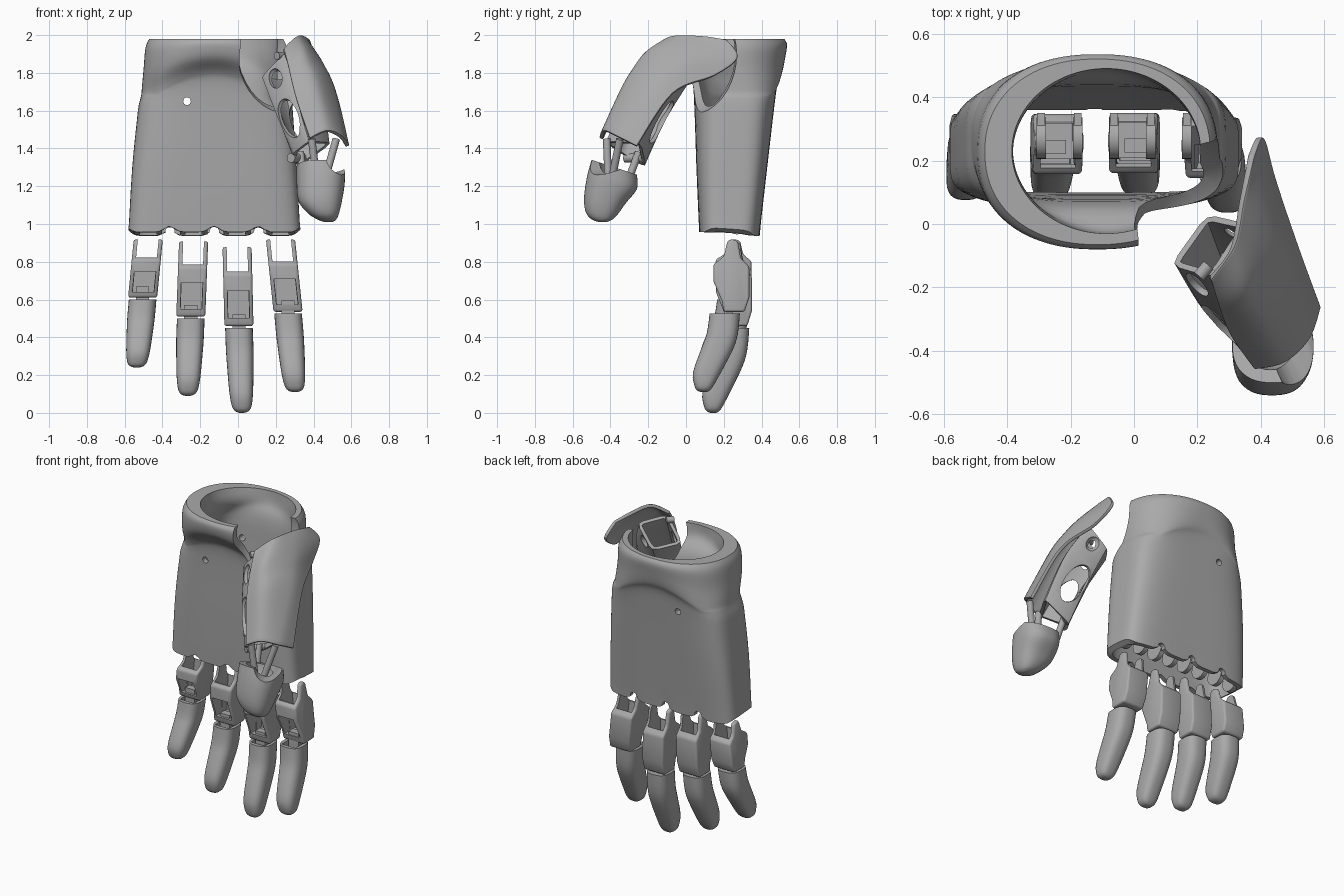
import bpy, bmesh
from math import pi, cos, sin
from mathutils import Vector

if "Cube" in bpy.data.objects:
    bpy.data.objects.remove(bpy.data.objects["Cube"])

grey = bpy.data.materials.new("plain grey")
grey.use_nodes = True
grey.diffuse_color = (0.4, 0.4, 0.4, 1)
grey.node_tree.nodes["Principled BSDF"].inputs["Base Color"].default_value = (0.4, 0.4, 0.4, 1)


# ---- helpers ----
def activate(obj):
    bpy.ops.object.select_all(action='DESELECT')
    obj.select_set(True)
    bpy.context.view_layer.objects.active = obj


def make(name, bm):
    bmesh.ops.recalc_face_normals(bm, faces=bm.faces)
    mesh = bpy.data.meshes.new(name)
    bm.to_mesh(mesh)
    bm.free()
    mesh.materials.append(grey)
    obj = bpy.data.objects.new(name, mesh)
    bpy.context.collection.objects.link(obj)
    return obj


def modify(obj, kind, **settings):
    mod = obj.modifiers.new(kind.lower(), kind)
    for key, value in settings.items():
        setattr(mod, key, value)
    activate(obj)
    bpy.ops.object.modifier_apply(modifier=mod.name)


def cut(obj, cutter):
    modify(obj, 'BOOLEAN', operation='DIFFERENCE', solver='EXACT', object=cutter)
    bpy.data.objects.remove(cutter)


def finish(obj):
    activate(obj)
    bpy.ops.object.shade_smooth_by_angle(angle=0.6)


def smooth(keys, steps):
    """Curve through a list of equal-length tuples."""
    keys = [Vector(k) for k in keys]
    out = []
    for i in range(len(keys) - 1):
        a, b, c, d = keys[max(i - 1, 0)], keys[i], keys[i + 1], keys[min(i + 2, len(keys) - 1)]
        for s in range(steps):
            t = s / steps
            out.append(b + (c - a) * (t / 2) + (a - b * 2.5 + c * 2 - d / 2) * t ** 2
                       + (b * 3 - a - c * 3 + d) * (t ** 3 / 2))
    return out + [keys[-1]]


def ring(section, count):
    """Rounded section: z, left, right, front, back, squareness."""
    z, x0, x1, y0, y1, e = section
    pts = []
    for i in range(count):
        c, s = cos(2 * pi * i / count), sin(2 * pi * i / count)
        r = (abs(c) ** e + abs(s) ** e) ** (-1 / e)
        pts.append(Vector(((x0 + x1) / 2 + (x1 - x0) / 2 * r * c,
                           (y0 + y1) / 2 + (y1 - y0) / 2 * r * s, z)))
    return pts


def loft(name, rows, around=True, along=False, caps=False):
    bm = bmesh.new()
    grid = [[bm.verts.new(p) for p in row] for row in rows]
    n, m = len(grid), len(grid[0])
    for i in range(n if along else n - 1):
        for j in range(m if around else m - 1):
            a, b = grid[i], grid[(i + 1) % n]
            k = (j + 1) % m
            bm.faces.new((a[j], a[k], b[k], b[j]))
    if caps:
        bm.faces.new(grid[0])
        bm.faces.new(grid[-1])
    return make(name, bm)


def box(name, x0, x1, y0, y1, z0, z1):
    corners = [(x0, y0), (x1, y0), (x1, y1), (x0, y1)]
    return loft(name, [[Vector((x, y, z)) for x, y in corners] for z in (z0, z1)], caps=True)


def rod(name, start, end, radius):
    start, end = Vector(start), Vector(end)
    axis = end - start
    side = axis.orthogonal().normalized() * radius
    up = axis.normalized().cross(side)
    circle = [side * cos(pi * i / 12) + up * sin(pi * i / 12) for i in range(24)]
    return loft(name, [[p + v for v in circle] for p in (start, end)], caps=True)


def ellipsoid(name, centre, radii, axis=(0, 0, 1)):
    bm = bmesh.new()
    bmesh.ops.create_uvsphere(bm, u_segments=32, v_segments=20, radius=1)
    bmesh.ops.scale(bm, vec=radii, verts=bm.verts)
    turn = Vector((0, 0, 1)).rotation_difference(Vector(axis)).to_matrix()
    bmesh.ops.rotate(bm, matrix=turn, verts=bm.verts)
    bmesh.ops.translate(bm, vec=centre, verts=bm.verts)
    return make(name, bm)


# ---- hollow palm: outer skin upward, wrist lip, inner skin downward ----
outer = [(0.95, -0.58, 0.33, 0.07, 0.39, 4.8), (1.3, -0.56, 0.31, 0.055, 0.43, 4.4),
         (1.6, -0.53, 0.29, 0.045, 0.465, 3.8), (1.75, -0.515, 0.28, 0.035, 0.485, 3.3),
         (1.81, -0.51, 0.27, 0.01, 0.51, 2.7), (1.88, -0.5, 0.265, -0.06, 0.525, 2.4),
         (1.95, -0.49, 0.26, -0.08, 0.535, 2.3), (1.98, -0.47, 0.24, -0.065, 0.52, 2.2)]
inner = [(1.98, -0.385, 0.21, -0.03, 0.49, 2), (1.9, -0.385, 0.21, -0.02, 0.48, 2),
         (1.8, -0.44, 0.21, 0.06, 0.44, 3), (1.5, -0.5, 0.26, 0.085, 0.42, 4),
         (0.95, -0.55, 0.3, 0.1, 0.36, 4.8)]
rows = [ring(s, 128) for s in smooth(outer, 4) + smooth(inner, 4)]
for row in rows:
    for p in row:  # arch the wrist bulge downward at both sides
        p.z -= min(0.11, ((p.x + 0.13) / 0.9) ** 2) * max(0, 1 - abs(p.z - 1.8) / 0.18)
for p in rows[0] + rows[-1]:
    p.z = 0.935 + (0.4 - p.y) * 0.07 + 0.03 * abs(sin(pi * (p.x + 0.48) / 0.235)) ** 8
palm = loft("palm", rows, along=True)
cut(palm, ellipsoid("thumb_opening", (0.28, 0, 1.9), (0.28, 0.27, 0.33)))
cut(palm, rod("screw_hole", (-0.27, -0.2, 1.65), (-0.27, 0.7, 1.65), 0.02))
for x in (-0.36, -0.125, 0.11):
    cut(palm, rod("knuckle_slot", (x, 0.25, 0.96), (x, 0.6, 0.96), 0.025))
finish(palm)


# ---- fingers ----
def shear(obj, low, high, height, y, z):
    for v in obj.data.vertices:
        v.co.x += low + (high - low) * v.co.z / height
        v.co.y += y
        v.co.z += z


def finger(name, base_x, knee_x, tip_x, top, knee, tip, y):
    # lower segment: hollow shell with two hinge prongs and a front window
    h = top - knee
    profile = [(0.22, 0.98), (0.2, 0.76), (0.145, 0.65), (0.145, 0.42), (0.19, 0.15), (0.2, 0),
               (0.31, 0), (0.335, 0.2), (0.335, 0.62), (0.29, 0.74), (0.275, 0.97), (0.245, 1)]
    lower = loft(name + "_lower", [[Vector((x, a, b * h)) for a, b in profile]
                                   for x in (-0.077, 0.077)], caps=True)
    modify(lower, 'BEVEL', width=0.014, segments=3)
    cut(lower, box("slot", -0.055, 0.055, 0, 0.5, h * 0.69, h * 2))
    cut(lower, box("window", -0.057, 0.057, 0, 0.25, h * 0.1, h * 0.45))
    cut(lower, box("channel", -0.055, 0.055, 0.175, 0.305, h * 0.1, h * 0.8))
    shear(lower, knee_x, base_x, h, y * 0.3, knee)
    finish(lower)
    # curved fingertip with an open socket
    size = knee - 0.01 - tip
    keys = [(0, 0.073, 0.125, 0.285), (0.25, 0.073, 0.11, 0.275), (0.45, 0.07, 0.08, 0.25),
            (0.75, 0.063, 0.037, 0.185), (0.92, 0.052, 0.045, 0.145), (0.98, 0.035, 0.06, 0.125),
            (1, 0.012, 0.08, 0.11)]
    tip_part = loft(name + "_tip", [ring((-f * size, -w, w, a, b, 2.8), 32)
                                    for f, w, a, b in smooth(keys, 3)], caps=True)
    cut(tip_part, box("socket", -0.05, 0.05, 0.15, 0.25, -0.07, 0.1))
    shear(tip_part, knee_x, tip_x, -size * 0.95, y, knee - 0.01)
    finish(tip_part)
    # joint tongue, then the palm lugs carrying the knuckle
    tongue = box(name + "_joint", -0.035, 0.035, 0.2, 0.245, -0.07, 0.06)
    shear(tongue, knee_x, knee_x, 1, y * 0.5, knee)
    for side in (-1, 1):
        x = base_x + side * 0.058
        finish(rod(name + "_lug", (x - 0.015, 0.27, 1.01), (x + 0.015, 0.27, 1.01), 0.065))
        box(name + "_lug_web", x - 0.012, x + 0.012, 0.27, 0.35, 0.98, 1.06)


finger("index_finger", 0.225, 0.265, 0.3, 0.92, 0.535, 0.11, 0)
finger("middle_finger", -0.005, 0.005, 0.02, 0.88, 0.46, 0, 0.05)
finger("ring_finger", -0.235, -0.25, -0.265, 0.91, 0.51, 0.09, 0.04)
finger("little_finger", -0.475, -0.505, -0.535, 0.92, 0.61, 0.24, 0.04)

# ---- thumb: outer guard plate, wrist edge to tip edge ----
guard_rows = [
    [(0.24, -0.17, 1.925), (0.31, -0.07, 1.988), (0.34, 0.08, 1.99), (0.37, 0.215, 1.975)],
    [(0.265, -0.24, 1.84), (0.345, -0.18, 1.92), (0.395, 0.02, 1.92), (0.4, 0.272, 1.88)],
    [(0.285, -0.3, 1.75), (0.375, -0.245, 1.84), (0.445, -0.06, 1.84), (0.435, 0.15, 1.785)],
    [(0.315, -0.36, 1.64), (0.41, -0.31, 1.74), (0.49, -0.17, 1.73), (0.51, -0.07, 1.69)],
    [(0.38, -0.45, 1.45), (0.47, -0.43, 1.49), (0.545, -0.36, 1.46), (0.58, -0.26, 1.41)]]
columns = [smooth(column, 8) for column in zip(*guard_rows)]
guard = loft("thumb_guard", [smooth(row, 8) for row in zip(*columns)], around=False)
modify(guard, 'SOLIDIFY', thickness=0.022, offset=0)
modify(guard, 'BEVEL', width=0.006, segments=2, limit_method='ANGLE')
finish(guard)

# thumb frame: tapering four-sided tube with rounded corners
frame_rows = [
    [(0.25, -0.17, 1.91), (0.115, -0.13, 1.77), (0.23, 0.03, 1.75), (0.36, 0.0, 1.89)],
    [(0.315, -0.34, 1.64), (0.205, -0.27, 1.55), (0.27, -0.1, 1.54), (0.46, -0.1, 1.7)],
    [(0.375, -0.44, 1.44), (0.285, -0.34, 1.37), (0.32, -0.21, 1.3), (0.5, -0.24, 1.43)]]
tracks = [smooth(track, 8) for track in zip(*frame_rows)]
frame_rings = []
for quad in zip(*tracks):
    pts = []
    for i, p in enumerate(quad):
        before, after = quad[i - 1], quad[(i + 1) % 4]
        a, c = p.lerp(before, 0.2), p.lerp(after, 0.2)
        pts += [a, (a + c + p * 2) / 4, c]
    frame_rings.append(pts)
frame = loft("thumb_frame", frame_rings)
modify(frame, 'SOLIDIFY', thickness=0.02, offset=-1)
slope = (0.16, -0.25, -0.42)
cut(frame, ellipsoid("small_hole", (0.2, -0.19, 1.77), (0.04, 0.04, 0.06), slope))
cut(frame, ellipsoid("long_hole", (0.27, -0.32, 1.56), (0.06, 0.06, 0.12), slope))
cut(frame, ellipsoid("back_hole", (0.35, -0.13, 1.54), (0.07, 0.07, 0.13), slope))
cut(frame, ellipsoid("small_back_hole", (0.32, 0, 1.77), (0.04, 0.04, 0.05), slope))
finish(frame)

# thumb tip with a sloping, saddle-shaped upper edge
tip_keys = [(1.34, 0.31, 0.565, -0.5, -0.26, 2.4), (1.24, 0.31, 0.565, -0.525, -0.26, 2.5),
            (1.13, 0.32, 0.55, -0.54, -0.32, 2.5), (1.06, 0.37, 0.535, -0.53, -0.36, 2.4),
            (1.025, 0.42, 0.52, -0.5, -0.39, 2.2), (1.01, 0.46, 0.5, -0.46, -0.42, 2)]
tip_rows = [ring(s, 48) for s in smooth(tip_keys, 4)]
for row in tip_rows:
    for p in row:
        p.z -= (p.y + 0.5) * (p.z - 1.01)
thumb_tip = loft("thumb_tip", tip_rows, caps=True)
cut(thumb_tip, rod("saddle", (0.36, -0.1, 1.35), (0.62, -0.6, 1.35), 0.09))
cut(thumb_tip, ellipsoid("socket", (0.43, -0.38, 1.34), (0.09, 0.08, 0.16)))
finish(thumb_tip)

# thumb hinge links and pins
for start, end in (((0.33, -0.25, 1.38), (0.35, -0.31, 1.22)),
                   ((0.52, -0.35, 1.45), (0.45, -0.4, 1.2)),
                   ((0.39, -0.42, 1.45), (0.42, -0.41, 1.2))):
    finish(rod("thumb_link", start, end, 0.02))
finish(rod("thumb_hinge_pin", (0.28, -0.32, 1.35), (0.34, -0.22, 1.35), 0.025))
finish(rod("thumb_base_pin", (0.205, -0.165, 1.89), (0.235, -0.13, 1.89), 0.02))
